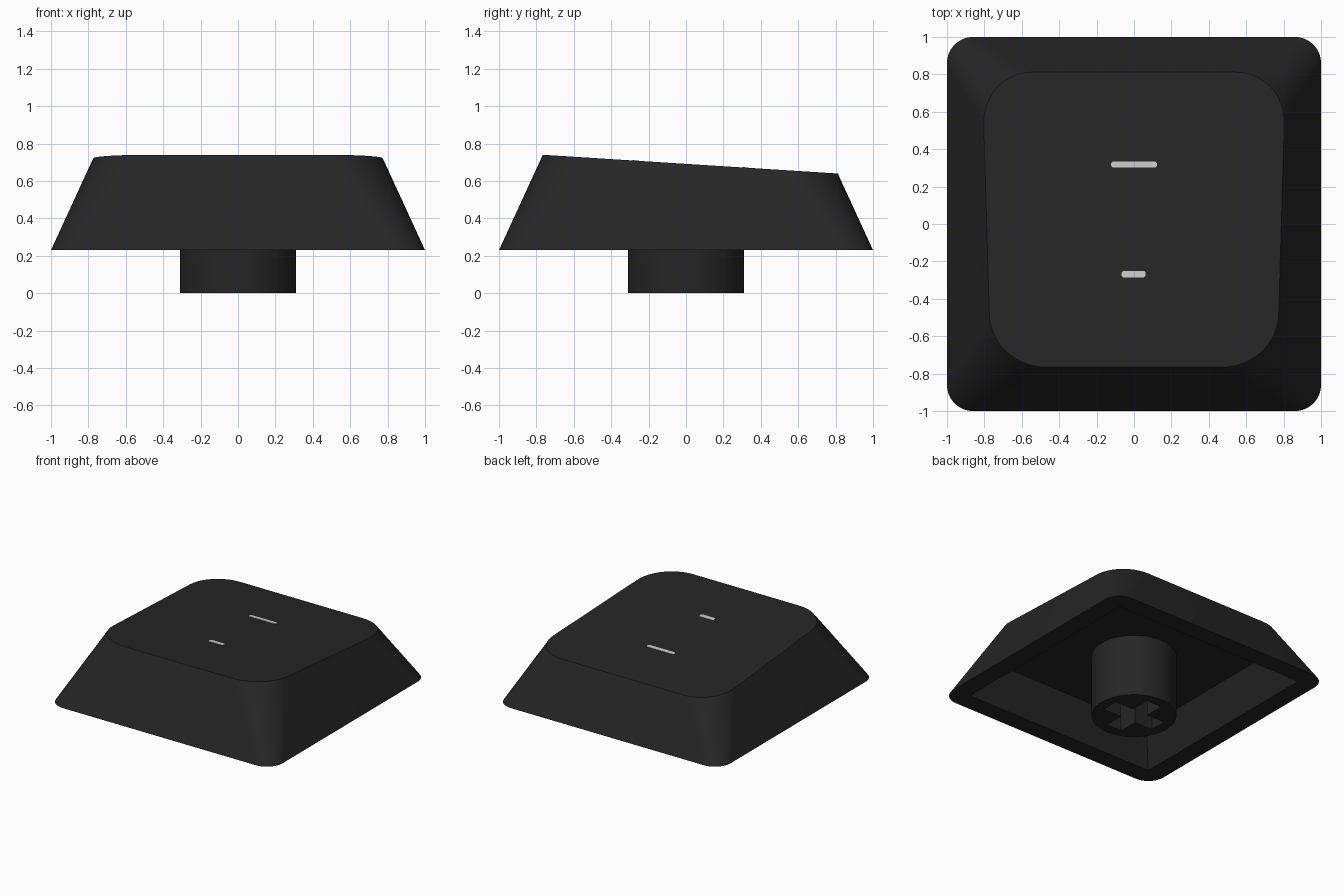
import bpy, bmesh, math

if "Cube" in bpy.data.objects:
    bpy.data.objects.remove(bpy.data.objects["Cube"])

BASE_Z, CEIL_Z = 0.23, 0.50
TAPER, ROUNDING, ARC = 0.46, 0.30, 12   # wall lean, corner radius growth, steps per corner
SLOPE = 0.1 / 1.575
CORNERS = [(1, 1), (-1, 1), (-1, -1), (1, -1)]


def material(name, value):
    m = bpy.data.materials.new(name)
    m.diffuse_color = (value, value, value, 1)
    m.use_nodes = True
    m.node_tree.nodes["Principled BSDF"].inputs["Base Color"].default_value = m.diffuse_color
    return m


black = material("black plastic", 0.019)
white = material("light grey print", 0.6)


def top_z(y):
    return 0.74 - (y + 0.765) * SLOPE


def make(name, bm, mat):
    bmesh.ops.recalc_face_normals(bm, faces=bm.faces)
    me = bpy.data.meshes.new(name)
    bm.to_mesh(me)
    bm.free()
    ob = bpy.data.objects.new(name, me)
    bpy.context.collection.objects.link(ob)
    me.materials.append(mat)
    return ob


def smooth(ob):
    bpy.ops.object.select_all(action='DESELECT')
    ob.select_set(True)
    bpy.context.view_layer.objects.active = ob
    bpy.ops.object.shade_smooth_by_angle(angle=math.radians(30))


def prism(bm, outline, z0, z1):
    """Extrude an outline; z0 and z1 give the height at each (x, y)."""
    lo = [bm.verts.new((x, y, z0(y))) for x, y in outline]
    hi = [bm.verts.new((x, y, z1(y))) for x, y in outline]
    bm.faces.new(lo[::-1])
    bm.faces.new(hi)
    n = len(outline)
    for i in range(n):
        j = (i + 1) % n
        bm.faces.new((lo[i], lo[j], hi[j], hi[i]))


def wall_point(corner, angle, z):
    """Point on the tapering rounded-square wall at height z."""
    h = z - BASE_Z
    r = 0.14 + ROUNDING * h
    c = 1 - TAPER * h - r
    return (corner[0] * c + r * math.cos(angle), corner[1] * c + r * math.sin(angle), z)


# Hollow cap: tapered walls cut by the sloping top, flat rim, inner cavity
bm = bmesh.new()
low, high = [], []
for k, corner in enumerate(CORNERS):
    for s in range(ARC + 1):
        a = (k + s / ARC) * math.pi / 2
        p, q = wall_point(corner, a, BASE_Z), wall_point(corner, a, BASE_Z + 1)
        t = (top_z(p[1]) - BASE_Z) / (1 + SLOPE * (q[1] - p[1]))
        low.append(bm.verts.new(p))
        high.append(bm.verts.new(wall_point(corner, a, BASE_Z + t)))
n = len(low)
for i in range(n):
    j = (i + 1) % n
    bm.faces.new((low[i], low[j], high[j], high[i]))
bm.faces.new(high)
rim = [bm.verts.new((x * 0.85, y * 0.85, BASE_Z)) for x, y in CORNERS]
ceiling = [bm.verts.new((x * 0.73, y * 0.73, CEIL_Z)) for x, y in CORNERS]
for k in range(4):
    m, first = (k + 1) % 4, k * (ARC + 1)
    for s in range(ARC):
        bm.faces.new((low[first + s + 1], low[first + s], rim[k]))
    bm.faces.new((low[(first + ARC + 1) % n], low[first + ARC], rim[k], rim[m]))
    bm.faces.new((rim[m], rim[k], ceiling[k], ceiling[m]))
bm.faces.new(ceiling)
smooth(make("cap_shell", bm, black))

# Round stem with a cross-shaped socket
bm = bmesh.new()
circle = [(0.31 * math.cos(i * math.tau / 64), 0.31 * math.sin(i * math.tau / 64)) for i in range(64)]
prism(bm, circle, lambda y: 0, lambda y: CEIL_Z + 0.01)
stem = make("stem", bm, black)

L, W = 0.228, 0.068
cross = []
for k in range(4):
    c, s = round(math.cos(k * math.pi / 2)), round(math.sin(k * math.pi / 2))
    cross += [(x * c - y * s, x * s + y * c) for x, y in ((L, -W), (L, W), (W, W))]
bm = bmesh.new()
prism(bm, cross, lambda y: -0.1, lambda y: 0.42)
cutter = make("socket_cutter", bm, black)
cutter.hide_render = True

mod = stem.modifiers.new("socket", 'BOOLEAN')
mod.operation, mod.solver, mod.object = 'DIFFERENCE', 'EXACT', cutter
bpy.context.view_layer.objects.active = stem
bpy.ops.object.modifier_apply(modifier=mod.name)
bpy.data.objects.remove(cutter)
smooth(stem)

# Two thin printed bars on the sloping top
for name, cx, cy, hx, hy in (("rear_bar", 0, 0.318, 0.122, 0.016),
                             ("front_bar", -0.002, -0.268, 0.064, 0.018)):
    c = 0.009
    outline = [(hx, -hy + c), (hx, hy - c), (hx - c, hy), (c - hx, hy),
               (-hx, hy - c), (-hx, c - hy), (c - hx, -hy), (hx - c, -hy)]
    bm = bmesh.new()
    prism(bm, [(cx + x, cy + y) for x, y in outline],
          lambda y: top_z(y) - 0.002, lambda y: top_z(y) + 0.002)
    make(name, bm, white)
